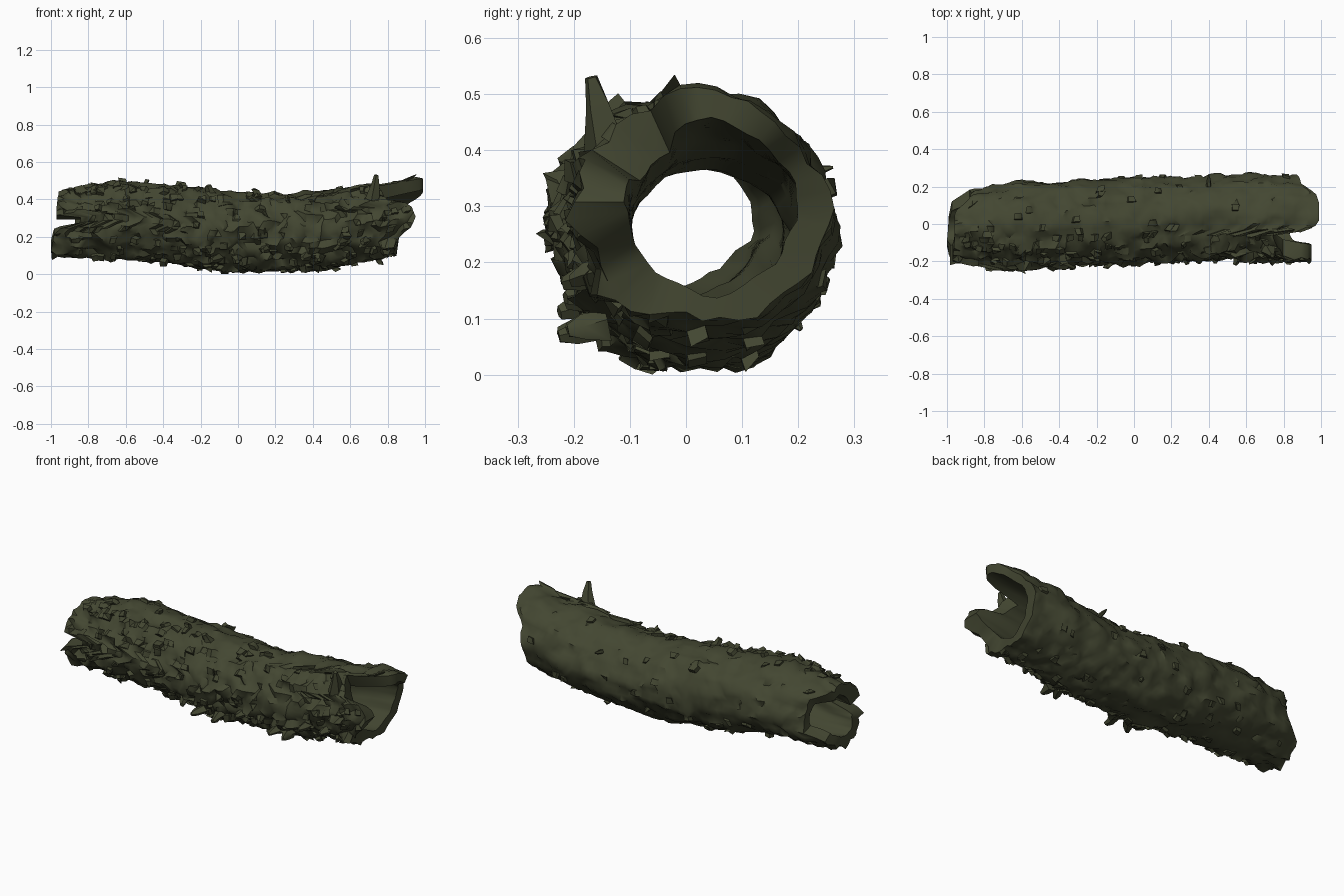
import bpy, bmesh, random
from math import sin, cos, radians, tau, pi
from mathutils import Vector, noise

random.seed(4)
cube = bpy.data.objects.get("Cube")
if cube:
    bpy.data.objects.remove(cube)

bark = bpy.data.materials.new("dark_olive_bark")
bark.use_nodes = True
colour = (0.056, 0.062, 0.031, 1)
bark.diffuse_color = colour
shader = bark.node_tree.nodes["Principled BSDF"]
shader.inputs["Base Color"].default_value = colour
shader.inputs["Roughness"].default_value = 0.9


def lerp_table(table, x):
    """Linear lookup in rows of (key, values...)."""
    for a, b in zip(table, table[1:]):
        if x <= b[0]:
            t = max(0, (x - a[0]) / (b[0] - a[0]))
            return [p + (q - p) * t for p, q in zip(a[1:], b[1:])]
    return table[-1][1:]


# Trunk outline along its length: x, low z, high z, front y, back y
OUTLINE = [(-1, .10, .43, -.20, .13), (-.85, .09, .46, -.21, .19),
           (-.65, .09, .495, -.235, .21), (-.3, .045, .46, -.215, .23),
           (0, .01, .435, -.205, .245), (.25, .012, .425, -.19, .245),
           (.5, .04, .44, -.19, .26), (.7, .07, .475, -.19, .265),
           (1, .12, .51, -.20, .24)]
# Broken ends: angle from the back over the top, then end position
RIGHT_END = [(0, .87), (30, .90), (45, .97), (65, .99), (92, .99), (104, .95),
             (114, .74), (150, .80), (157, .92), (180, .95), (198, .92),
             (215, .85), (240, .83), (300, .85), (360, .87)]
LEFT_END = [(0, -.87), (40, -.88), (60, -.96), (110, -.96), (150, -.97),
            (166, -.97), (171, -.84), (182, -.85), (190, -.98), (240, -1),
            (300, -.99), (332, -.97), (340, -.88), (360, -.87)]

AROUND, ALONG = 44, 64


def log_point(i, j, inner):
    deg = 360 * j / AROUND
    a = radians(deg)
    t = 2 * i / ALONG - 1
    end = lerp_table(RIGHT_END, deg)[0] if t > 0 else -lerp_table(LEFT_END, deg)[0]
    x = t * end
    low, high, front, back = lerp_table(OUTLINE, x)
    side = max(0, -cos(a))                      # 1 on the rough front
    p = Vector((x * 4, cos(a) * 2, sin(a) * 2))
    if inner:
        r = -.055 - .03 * side + .016 * noise.noise(Vector((x * 3, cos(a) * 3, sin(a) * 3 + 9)))
    else:
        r = .022 * noise.noise(p * 1.3) + (.016 + .016 * side) * noise.noise(p * 3.1)
        r += random.uniform(-.006, .006) * (1 + side)
    if not inner and abs(t) < 1:
        x += random.uniform(-.008, .008)
    return (x, (front + back) / 2 + cos(a) * ((back - front) / 2 + r),
            (low + high) / 2 + sin(a) * ((high - low) / 2 + r))


# Hollow trunk: bark skin, inner bore and broken rims
bm = bmesh.new()
skins = []
for inner in (False, True):
    skins.append([[bm.verts.new(log_point(i, j, inner)) for j in range(AROUND)]
                  for i in range(ALONG + 1)])
outer, bore = skins
outer_faces = []
for j in range(AROUND):
    k = (j + 1) % AROUND
    for i in range(ALONG):
        outer_faces.append(bm.faces.new((outer[i][j], outer[i][k], outer[i + 1][k], outer[i + 1][j])))
        bm.faces.new((bore[i][j], bore[i + 1][j], bore[i + 1][k], bore[i][k]))
    bm.faces.new((outer[0][k], outer[0][j], bore[0][j], bore[0][k]))
    bm.faces.new((outer[-1][j], outer[-1][k], bore[-1][k], bore[-1][j]))
bmesh.ops.recalc_face_normals(bm, faces=bm.faces)

# Raised bark chips, dense on the front and sparse on the back
chips = []
for f in outer_faces:
    c = f.calc_center_median()
    chance = .16 if c.y < -.02 else .025
    if abs(c.x) < .9 and random.random() < chance:
        chips.append(f)
for f in chips:
    n = f.normal.copy()
    lift = random.uniform(.008, .024)
    slide = Vector((random.uniform(-.018, .018), 0, random.uniform(-.008, .008)))
    new = bmesh.ops.extrude_discrete_faces(bm, faces=[f])["faces"][0]
    for v in new.verts:
        v.co += n * lift * random.uniform(.5, 1.1) + slide
bmesh.ops.triangulate(bm, faces=bm.faces)
for v in bm.verts:
    v.co.z = max(0, v.co.z)


def finish(bm, name):
    mesh = bpy.data.meshes.new(name)
    bm.to_mesh(mesh)
    bm.free()
    mesh.materials.append(bark)
    ob = bpy.data.objects.new(name, mesh)
    bpy.context.collection.objects.link(ob)
    bpy.ops.object.select_all(action="DESELECT")
    ob.select_set(True)
    bpy.context.view_layer.objects.active = ob
    bpy.ops.object.shade_smooth_by_angle(angle=radians(45))


finish(bm, "hollow_log")


# Broken stubs and splinters
def splinter(name, base, tip, width, tip_width):
    base, tip = Vector(base), Vector(tip)
    axis = (tip - base).normalized()
    u = axis.orthogonal().normalized()
    w = axis.cross(u)
    bm = bmesh.new()
    rings = []
    for centre, size in ((base, width), (base.lerp(tip, .6), width * .7), (tip, tip_width)):
        rings.append([bm.verts.new(centre + (u * cos(tau * k / 5) + w * sin(tau * k / 5))
                      * size * random.uniform(.7, 1.2)) for k in range(5)])
    for a, b in zip(rings, rings[1:]):
        for k in range(5):
            bm.faces.new((a[k], a[(k + 1) % 5], b[(k + 1) % 5], b[k]))
    bm.faces.new(rings[0][::-1])
    bm.faces.new(rings[-1])
    bmesh.ops.recalc_face_normals(bm, faces=bm.faces)
    finish(bm, name)


splinter("top_stub", (.72, -.14, .40), (.74, -.17, .53), .04, .012)
splinter("middle_stub", (-.14, -.06, .42), (-.16, -.08, .475), .03, .018)
splinter("back_splinter", (.40, .20, .355), (.40, .262, .37), .015, .003)
splinter("low_splinter", (.1, .17, .12), (.12, .205, .08), .02, .004)
for n in range(9):
    x = -.2 + .11 * n + random.uniform(-.03, .03)
    low, high, front, back = lerp_table(OUTLINE, x)
    z = low + random.uniform(.05, .15)
    splinter(f"front_splinter_{n + 1}", (x, front + .05, z),
             (x + random.uniform(-.04, .04), front - random.uniform(.01, .03), z - .015), .032, .012)
